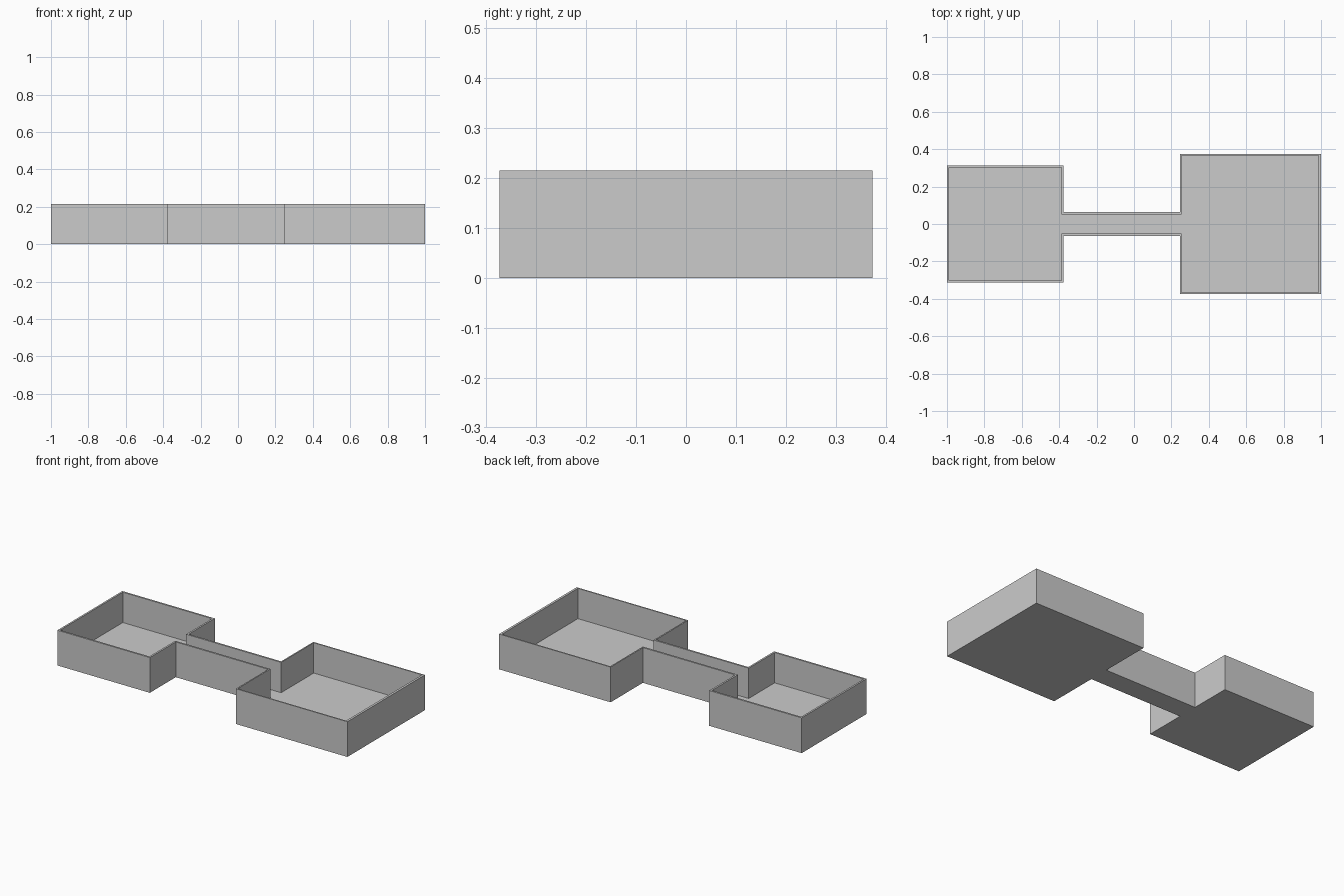
import bpy, bmesh

if "Cube" in bpy.data.objects:
    bpy.data.objects.remove(bpy.data.objects["Cube"])

H = 0.215      # wall height
F = 0.03       # floor thickness
C = 0.063      # corridor outer half width
CT = 0.011     # corridor wall thickness
XL, XR = -0.376, 0.247   # corridor ends


def box(name, x0, x1, y0, y1, z0=F, z1=H):
    bm = bmesh.new()
    bmesh.ops.create_cube(bm, size=1)
    for v in bm.verts:
        v.co.x = x1 if v.co.x > 0 else x0
        v.co.y = y1 if v.co.y > 0 else y0
        v.co.z = z1 if v.co.z > 0 else z0
    mesh = bpy.data.meshes.new(name)
    bm.to_mesh(mesh)
    bm.free()
    ob = bpy.data.objects.new(name, mesh)
    bpy.context.collection.objects.link(ob)


def side_pair(name, x0, x1, y0, y1):
    # the same wall on the back and front sides
    box(name + "_back", x0, x1, y0, y1)
    box(name + "_front", x0, x1, -y1, -y0)


def room(name, x0, x1, half, t, end_t, open_right):
    # floor, two long walls, one closed end, one end with a doorway
    box(name + "_floor", x0, x1, -half, half, 0, F)
    side_pair(name + "_side_wall", x0, x1, half - t, half)
    if open_right:
        closed, doorway = (x0, x0 + end_t), (x1 - t, x1)
    else:
        closed, doorway = (x1 - end_t, x1), (x0, x0 + t)
    box(name + "_end_wall", *closed, -half + t, half - t)
    side_pair(name + "_doorway_wall", *doorway, C - CT, half - t)


# Two rooms
room("small_room", -1.0, XL, 0.313, 0.011, 0.011, True)
room("large_room", XR, 1.0, 0.374, 0.008, 0.014, False)

# Corridor joining them
box("corridor_floor", XL, XR, -C, C, 0, F)
side_pair("corridor_wall", XL, XR, C - CT, C)
